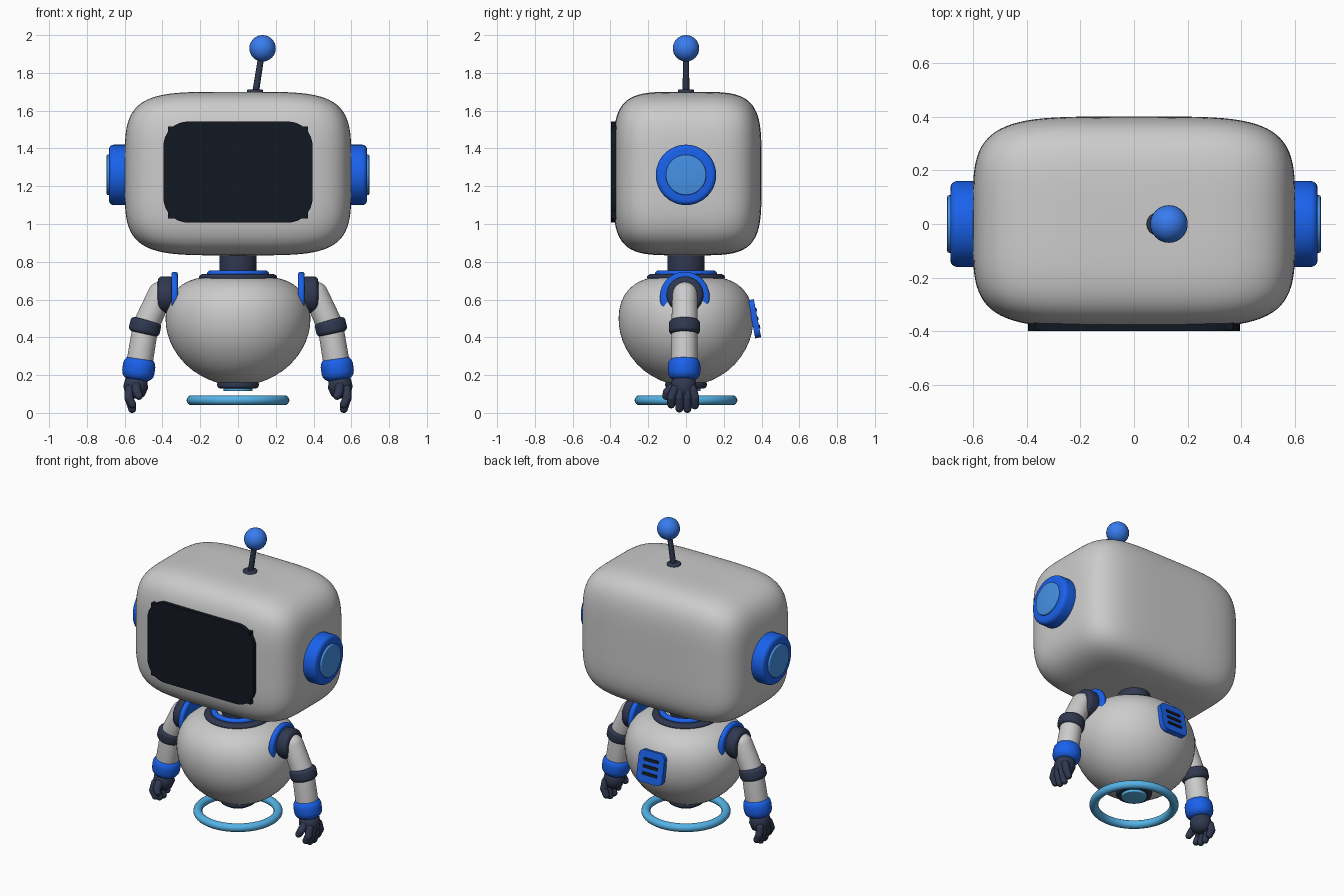
import bpy, bmesh
from math import pi, sin, cos, radians
from mathutils import Vector, Matrix

if "Cube" in bpy.data.objects:
    bpy.data.objects.remove(bpy.data.objects["Cube"])


def material(name, rgb):
    m = bpy.data.materials.new(name)
    m.diffuse_color = (*rgb, 1)
    m.use_nodes = True
    m.node_tree.nodes["Principled BSDF"].inputs["Base Color"].default_value = m.diffuse_color
    return m


BLUE = material("blue", (0.01, 0.12, 0.83))
SKY = material("sky_blue", (0.06, 0.28, 0.78))
GLOW = material("glow_blue", (0.09, 0.45, 0.80))
BALL = material("ball_blue", (0.04, 0.20, 0.85))
DARK = material("dark_navy", (0.03, 0.04, 0.08))
BLACK = material("screen_black", (0.006, 0.009, 0.016))


def finish(name, bm, mat=None):
    bmesh.ops.recalc_face_normals(bm, faces=bm.faces)
    me = bpy.data.meshes.new(name)
    bm.to_mesh(me)
    bm.free()
    me.polygons.foreach_set("use_smooth", [True] * len(me.polygons))
    me.set_sharp_from_angle(angle=radians(40))
    if mat:
        me.materials.append(mat)
    ob = bpy.data.objects.new(name, me)
    bpy.context.collection.objects.link(ob)
    return ob


def lathe(name, profile, base, axis, mat=None, scale_y=1, n=48):
    """Revolve (radius, height) points around an axis starting at base."""
    bm = bmesh.new()
    rings = []
    for r, h in profile:
        if r < 1e-5:
            rings.append([bm.verts.new((0, 0, h))] * n)
        else:
            rings.append([bm.verts.new((r * cos(2 * pi * i / n), r * sin(2 * pi * i / n) * scale_y, h))
                          for i in range(n)])
    for a, b in zip(rings, rings[1:]):
        for i in range(n):
            j = (i + 1) % n
            quad = list(dict.fromkeys((a[i], a[j], b[j], b[i])))
            if len(quad) > 2:
                bm.faces.new(quad)
    rot = Vector((0, 0, 1)).rotation_difference(Vector(axis)).to_matrix().to_4x4()
    bmesh.ops.transform(bm, matrix=Matrix.Translation(base) @ rot, verts=bm.verts)
    return finish(name, bm, mat)


def disc(name, a, b, r, bevel, mat=None):
    """Round-edged cylinder from a to b."""
    a, b = Vector(a), Vector(b)
    h = (b - a).length
    arc = [(r - bevel + bevel * sin(t * pi / 8), bevel - bevel * cos(t * pi / 8)) for t in range(5)]
    prof = [(0, 0)] + arc + [(q, h - z) for q, z in reversed(arc)] + [(0, h)]
    return lathe(name, prof, a, b - a, mat)


def capsule(name, a, b, ra, rb, mat=None, n=32):
    """Tapered limb with round ends."""
    a, b = Vector(a), Vector(b)
    h = (b - a).length
    low = [(ra * sin(t * pi / 16), -ra * cos(t * pi / 16)) for t in range(9)]
    high = [(rb * cos(t * pi / 16), h + rb * sin(t * pi / 16)) for t in range(9)]
    return lathe(name, low + high, a, b - a, mat, n=n)


def torus(name, base, axis, major, minor_r, minor_h, mat):
    prof = [(major + minor_r * cos(t * pi / 8), minor_h * sin(t * pi / 8)) for t in range(17)]
    ob = lathe(name, prof, base, axis, mat, n=64)
    bm = bmesh.new()
    bm.from_mesh(ob.data)
    bmesh.ops.remove_doubles(bm, verts=bm.verts, dist=1e-5)
    bm.to_mesh(ob.data)
    bm.free()
    return ob


def panel(name, w, h, r, depth, matrix, mat):
    """Rounded rectangle in xz, extruded from y = 0 to y = depth."""
    bm = bmesh.new()
    pts = []
    for k, (sx, sz) in enumerate(((1, 1), (-1, 1), (-1, -1), (1, -1))):
        for t in range(9):
            a = (k + t / 8) * pi / 2
            pts.append((sx * (w / 2 - r) + r * cos(a), 0, sz * (h / 2 - r) + r * sin(a)))
    f = bm.faces.new([bm.verts.new(p) for p in pts])
    ext = bmesh.ops.extrude_face_region(bm, geom=[f])["geom"]
    bmesh.ops.translate(bm, vec=(0, depth, 0), verts=[v for v in ext if isinstance(v, bmesh.types.BMVert)])
    bmesh.ops.transform(bm, matrix=matrix, verts=bm.verts)
    return finish(name, bm, mat)


# Head: soft box, a cube inflated to a superellipsoid
bm = bmesh.new()
bmesh.ops.create_cube(bm, size=2)
bmesh.ops.subdivide_edges(bm, edges=bm.edges[:], cuts=31, use_grid_fill=True)
for v in bm.verts:
    k = sum(abs(c) ** 4.5 for c in v.co) ** (-1 / 4.5)
    v.co = Vector((v.co.x * 0.6, v.co.y * 0.393, v.co.z * 0.433)) * k + Vector((0, 0.007, 1.267))
finish("head", bm)

# Face screen: rounded frame with a square-cornered pane
panel("screen_frame", 0.79, 0.535, 0.13, 0.05, Matrix.Translation((0, -0.398, 1.275)), BLACK)
panel("screen_pane", 0.74, 0.487, 0.002, 0.04, Matrix.Translation((0, -0.394, 1.273)), BLACK)

# Antenna
disc("antenna_base", (0.09, 0, 1.68), (0.09, 0, 1.713), 0.043, 0.01, DARK)
capsule("antenna_stem", (0.092, 0, 1.69), (0.125, 0, 1.90), 0.018, 0.016, DARK)
capsule("antenna_ball", (0.13, 0, 1.9299), (0.13, 0, 1.93), 0.07, 0.07, BALL)

# Neck and collar
disc("neck", (0, 0, 0.70), (0, 0, 0.87), 0.098, 0.004, DARK)
torus("collar_outer", (0, 0, 0.718), (0, 0, 1), 0.178, 0.028, 0.018, DARK)
torus("collar_inner", (0, 0, 0.738), (0, 0, 1), 0.145, 0.019, 0.016, BLUE)

# Egg-shaped body
body = lathe("body", [(0, 0.145), (0.10, 0.152), (0.20, 0.193), (0.285, 0.255), (0.348, 0.34),
                      (0.38, 0.42), (0.39, 0.505), (0.377, 0.585), (0.335, 0.655), (0.265, 0.703),
                      (0.18, 0.722), (0, 0.727)], (0, 0, 0), (0, 0, 1), None, 0.93, 32)
body.modifiers.new("smooth", "SUBSURF").levels = 1
body.modifiers["smooth"].render_levels = 1

# Hover base
disc("base_cap", (0, 0, 0.13), (0, 0, 0.17), 0.11, 0.015, DARK)
disc("base_light", (0, 0, 0.115), (0, 0, 0.14), 0.078, 0.006, GLOW)
torus("hover_ring", (0, 0, 0.067), (0, 0, 1), 0.245, 0.027, 0.026, GLOW)

# Back vent, tilted
tilt = Matrix.Translation((0, 0.347, 0.495)) @ Matrix.Rotation(radians(11), 4, "X")
panel("back_vent", 0.19, 0.205, 0.04, 0.032, tilt, BLUE)
for i in (-1, 0, 1):
    panel("vent_slot", 0.11, 0.02, 0.006, 0.037, tilt @ Matrix.Translation((0, 0, i * 0.045)), BLACK)

# Ears, arms and hands on both sides
for s, side in ((1, "right"), (-1, "left")):
    def P(x, y, z):
        return (s * x, y, z)

    disc(side + "_ear", P(0.56, 0, 1.26), P(0.683, 0, 1.26), 0.16, 0.025, BLUE)
    disc(side + "_ear_cap", P(0.66, 0, 1.26), P(0.695, 0, 1.26), 0.107, 0.006, SKY)

    disc(side + "_shoulder_ring", P(0.318, -0.007, 0.615), P(0.353, -0.007, 0.615), 0.132, 0.014, BLUE)
    disc(side + "_shoulder", P(0.34, -0.005, 0.625), P(0.425, -0.005, 0.625), 0.098, 0.025, DARK)
    elbow = P(0.49, -0.008, 0.455)
    capsule(side + "_upper_arm", P(0.412, -0.006, 0.628), elbow, 0.066, 0.07, None)
    capsule(side + "_forearm", elbow, P(0.522, -0.01, 0.26), 0.068, 0.07, None)
    disc(side + "_elbow_band", P(0.501, -0.008, 0.418), P(0.483, -0.008, 0.493), 0.083, 0.022, DARK)
    disc(side + "_wrist", P(0.534, -0.01, 0.172), P(0.517, -0.01, 0.296), 0.086, 0.045, BLUE)

    # Hand: palm, four fingers and a forward thumb
    lathe(side + "_palm", [(0, 0), (0.03, 0.004), (0.052, 0.02), (0.065, 0.06), (0.06, 0.10), (0.04, 0.12), (0, 0.12)],
          P(0.548, -0.012, 0.075), (-s * 0.1, 0, 1), DARK, 1.05, 32)
    for k, (y, tip) in enumerate(((-0.078, 0.045), (-0.035, 0.023), (0.007, 0.021), (0.047, 0.040))):
        knuckle = P(0.575, -0.012 + (y + 0.015) * 0.75, 0.125)
        middle = P(0.578, y, 0.08)
        capsule(f"{side}_finger_{k}_upper", knuckle, middle, 0.024, 0.023, DARK, 16)
        capsule(f"{side}_finger_{k}_tip", middle, P(0.56, y, tip), 0.023, 0.021, DARK, 16)
    capsule(side + "_thumb_base", P(0.54, -0.05, 0.15), P(0.535, -0.098, 0.11), 0.026, 0.024, DARK, 16)
    capsule(side + "_thumb_tip", P(0.535, -0.098, 0.11), P(0.525, -0.105, 0.09), 0.024, 0.021, DARK, 16)
